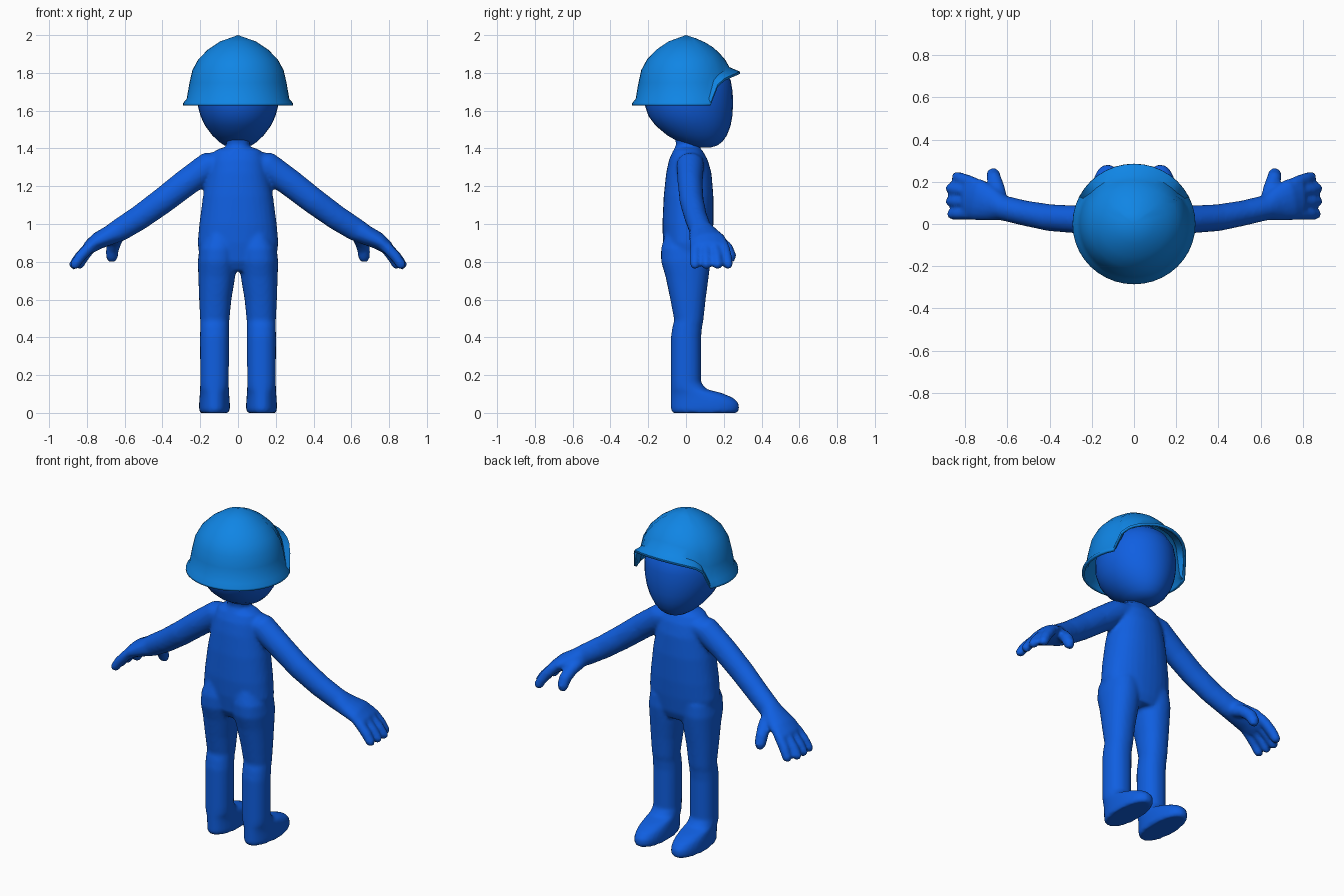
import bpy, bmesh, math
from mathutils import Vector

cube = bpy.data.objects.get("Cube")
if cube:
    bpy.data.objects.remove(cube, do_unlink=True)


def material(name, color):
    mat = bpy.data.materials.new(name)
    mat.use_nodes = True
    mat.diffuse_color = color
    mat.node_tree.nodes["Principled BSDF"].inputs["Base Color"].default_value = color
    return mat


body_blue = material("body blue", (0.005, 0.114, 0.75, 1))
helmet_blue = material("helmet blue", (0.005, 0.235, 0.78, 1))


def skin(bm, loops):
    """Bridge equal vertex loops and close both ends."""
    for a, b in zip(loops, loops[1:]):
        for i in range(len(a)):
            j = (i + 1) % len(a)
            bm.faces.new((a[i], a[j], b[j], b[i]))
    bm.faces.new(reversed(loops[0]))
    bm.faces.new(loops[-1])


def stack(bm, rows, sign=1, power=2.2, n=32):
    """Horizontal rounded sections: z, x from, x to, y from, y to."""
    def bulge(v):
        return math.copysign(abs(v) ** (2 / power), v)
    loops = []
    for z, x0, x1, y0, y1 in rows:
        loop = []
        for i in range(n):
            a = math.tau * i / n
            x = (x0 + x1) / 2 + (x1 - x0) / 2 * bulge(math.cos(a))
            y = (y0 + y1) / 2 + (y1 - y0) / 2 * bulge(math.sin(a))
            loop.append(bm.verts.new((sign * x, y, z)))
        loops.append(loop)
    skin(bm, loops)


def limb(bm, points, sign, n=16):
    """Tube along points: x, y, z, radius along y, radius across."""
    path = [Vector((sign * p[0], p[1], p[2])) for p in points]
    loops = []
    for k, c in enumerate(path):
        t = (path[min(k + 1, len(path) - 1)] - path[max(k - 1, 0)]).normalized()
        u = Vector((0, 1, 0))
        u = (u - t * u.dot(t)).normalized()
        v = t.cross(u)
        ru, rv = points[k][3:]
        loops.append([bm.verts.new(c + u * ru * math.cos(math.tau * i / n)
                                   + v * rv * math.sin(math.tau * i / n)) for i in range(n)])
    skin(bm, loops)


def finish(name, bm, mat):
    bmesh.ops.recalc_face_normals(bm, faces=bm.faces)
    mesh = bpy.data.meshes.new(name)
    bm.to_mesh(mesh)
    bm.free()
    mesh.materials.append(mat)
    obj = bpy.data.objects.new(name, mesh)
    bpy.context.collection.objects.link(obj)
    bpy.ops.object.select_all(action="DESELECT")
    obj.select_set(True)
    bpy.context.view_layer.objects.active = obj
    bpy.ops.object.shade_smooth_by_angle(angle=math.radians(40))
    return obj


# Body: torso, neck, legs, arms and hands fused into one skin
bm = bmesh.new()
torso = [(0.75, 0.17, -0.08, 0.11), (0.8, 0.2, -0.11, 0.13), (0.9, 0.214, -0.122, 0.14),
         (1.0, 0.205, -0.125, 0.145), (1.15, 0.185, -0.118, 0.145), (1.27, 0.16, -0.105, 0.135),
         (1.34, 0.145, -0.09, 0.115), (1.385, 0.125, -0.07, 0.09), (1.403, 0.09, -0.05, 0.07)]
stack(bm, [(z, -x, x, y0, y1) for z, x, y0, y1 in torso])
stack(bm, [(z, -r, r, 0.008 - r, 0.008 + r) for z, r in ((1.35, 0.09), (1.4, 0.07), (1.42, 0.06), (1.47, 0.07))])

leg = [(0, 0.05, 0.2, -0.07, 0.27), (0.015, 0.043, 0.206, -0.08, 0.282), (0.05, 0.043, 0.206, -0.08, 0.28),
       (0.08, 0.045, 0.204, -0.08, 0.25), (0.105, 0.047, 0.202, -0.08, 0.19),
       (0.125, 0.048, 0.201, -0.08, 0.11), (0.16, 0.049, 0.2, -0.08, 0.08),
       (0.4, 0.047, 0.201, -0.08, 0.08), (0.455, 0.048, 0.2, -0.072, 0.085),
       (0.49, 0.046, 0.2, -0.062, 0.092), (0.6, 0.035, 0.206, -0.083, 0.104),
       (0.72, 0.015, 0.21, -0.108, 0.12), (0.8, 0.005, 0.213, -0.132, 0.13),
       (0.87, 0.004, 0.205, -0.132, 0.125), (0.95, 0.02, 0.17, -0.11, 0.1)]
arm = [(0.08, 0.025, 1.335, 0.07, 0.05), (0.15, 0.022, 1.31, 0.073, 0.075), (0.28, 0.022, 1.215, 0.066, 0.073),
       (0.4, 0.03, 1.122, 0.064, 0.07), (0.52, 0.052, 1.035, 0.06, 0.066), (0.62, 0.076, 0.972, 0.06, 0.062),
       (0.68, 0.095, 0.94, 0.082, 0.052), (0.74, 0.115, 0.912, 0.1, 0.046),
       (0.79, 0.122, 0.875, 0.1, 0.036), (0.805, 0.122, 0.86, 0.08, 0.02)]
thumb = [(0.635, 0.1, 0.945, 0.04, 0.04), (0.65, 0.175, 0.91, 0.035, 0.036), (0.665, 0.218, 0.868, 0.034, 0.035),
         (0.668, 0.238, 0.825, 0.031, 0.032), (0.668, 0.242, 0.8, 0.016, 0.018)]
# Each finger: knuckle y, tip y, reach
fingers = [(0.19, 0.225, 0.8), (0.145, 0.17, 1.05), (0.1, 0.108, 1.05), (0.053, 0.047, 1.0)]
for sign in (1, -1):
    stack(bm, leg, sign)
    limb(bm, arm, sign)
    limb(bm, thumb, sign)
    for y0, y1, reach in fingers:
        limb(bm, [(0.75 + 0.122 * f * reach, y0 + (y1 - y0) * f, 0.905 - drop, r, r)
                  for f, drop, r in ((0, 0, 0.028), (0.35, 0.035, 0.03), (0.7, 0.08, 0.029),
                                     (0.95, 0.125, 0.026), (1.02, 0.14, 0.013))], sign)
body = finish("body", bm, body_blue)
fuse = body.modifiers.new("fuse", "REMESH")
fuse.mode = "VOXEL"
fuse.voxel_size = 0.011
fuse.use_smooth_shade = True
soften = body.modifiers.new("soften", "SMOOTH")
soften.factor = 0.5
soften.iterations = 4

# Head: egg shape with a flatter face
bm = bmesh.new()
head = [(1.405, 0.03, 0.05, 0.13), (1.415, 0.07, 0.01, 0.165), (1.435, 0.1, -0.04, 0.192),
        (1.47, 0.137, -0.1, 0.217), (1.52, 0.174, -0.16, 0.236), (1.57, 0.198, -0.198, 0.245),
        (1.63, 0.214, -0.218, 0.249), (1.7, 0.216, -0.22, 0.247), (1.76, 0.205, -0.21, 0.237),
        (1.82, 0.175, -0.18, 0.2), (1.87, 0.12, -0.12, 0.14), (1.89, 0.05, -0.05, 0.06)]
stack(bm, [(z, -x, x, y0, y1) for z, x, y0, y1 in head], power=2)
finish("head", bm, body_blue)

# Helmet: dome with a flared rim that steps up over the face
dome = [(1.62, 0.275), (1.67, 0.265), (1.8, 0.243), (1.85, 0.222), (1.89, 0.193),
        (1.94, 0.138), (1.975, 0.078), (2.0, 0)]
rim = [(-1, 1.628), (0.46, 1.628), (0.6, 1.735), (0.72, 1.76), (1, 1.795)]


def sample(table, v):
    for (a, p), (b, q) in zip(table, table[1:]):
        if v <= b:
            return p + (q - p) * (v - a) / (b - a)
    return table[-1][1]


bm = bmesh.new()
loops = []
steps = 40
for lift, radius in ((0, 0.286), (0.012, 0.285), (0.035, None)):
    loops.append([(i, sample(rim, math.sin(math.tau * i / steps)) + lift, radius) for i in range(steps)])
for f in (0.25, 0.45, 0.62, 0.77, 0.9):
    loops.append([(i, z + (2 - z) * f, None) for i, z, r in loops[2]])
grid = []
for loop in loops:
    ring = []
    for i, z, r in loop:
        a = math.tau * i / steps
        r = r or sample(dome, z)
        ring.append(bm.verts.new((1.02 * r * math.cos(a), r * math.sin(a), z)))
    grid.append(ring)
top = bm.verts.new((0, 0, 2.0))
for a, b in zip(grid, grid[1:]):
    for i in range(steps):
        j = (i + 1) % steps
        bm.faces.new((a[i], a[j], b[j], b[i]))
for i in range(steps):
    bm.faces.new((grid[-1][i], grid[-1][(i + 1) % steps], top))
helmet = finish("helmet", bm, helmet_blue)
shell = helmet.modifiers.new("shell", "SOLIDIFY")
shell.thickness = 0.016
shell.offset = -1
